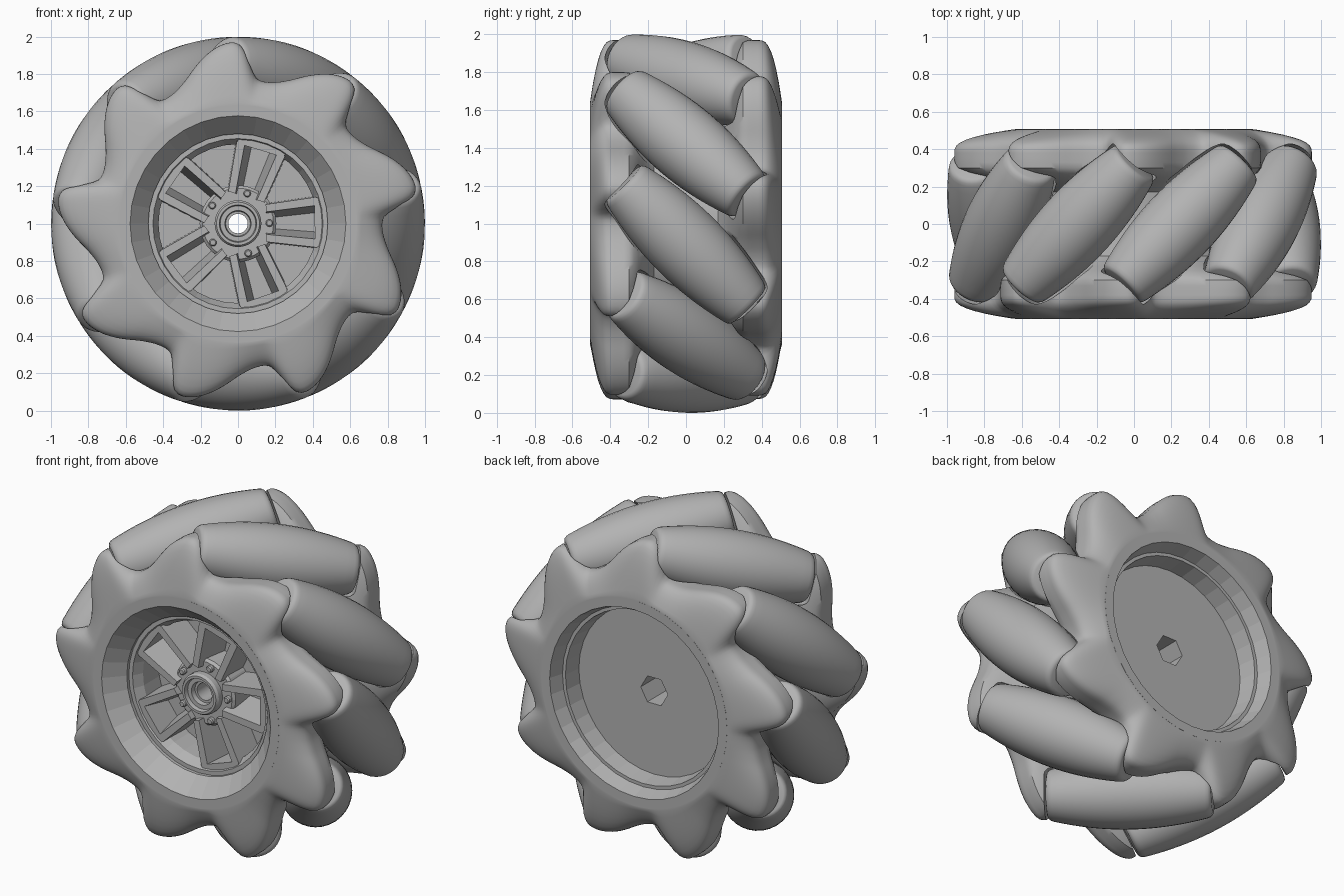
import bpy, bmesh, math
from mathutils import Vector, Matrix

cube = bpy.data.objects.get("Cube")
if cube:
    bpy.data.objects.remove(cube)

COUNT = 9                # rollers around the wheel
STEP = 2 * math.pi / COUNT
PHASE = math.radians(-8) # angle of the first roller centre
AXIS_R = 0.798           # roller axis distance from the wheel axis
HALF = 0.507             # half the wheel width

grey = bpy.data.materials.new("plain grey")
grey.use_nodes = True
grey.diffuse_color = (0.45, 0.45, 0.45, 1)
grey.node_tree.nodes["Principled BSDF"].inputs["Base Color"].default_value = grey.diffuse_color


def finish(bm, name, smooth=None):
    bmesh.ops.remove_doubles(bm, verts=bm.verts, dist=1e-5)
    bmesh.ops.recalc_face_normals(bm, faces=bm.faces)
    mesh = bpy.data.meshes.new(name)
    bm.to_mesh(mesh)
    bm.free()
    obj = bpy.data.objects.new(name, mesh)
    bpy.context.collection.objects.link(obj)
    mesh.materials.append(grey)
    if smooth:
        smooth_shade(obj, smooth)
    return obj


def smooth_shade(obj, degrees):
    bpy.ops.object.select_all(action="DESELECT")
    obj.select_set(True)
    bpy.context.view_layer.objects.active = obj
    bpy.ops.object.shade_smooth_by_angle(angle=math.radians(degrees))


def lathe(name, profile, segs, closed=True, smooth=None, centre=(0, 0, 1)):
    """Revolve (radius, y) points around y; a radius may be a function of the angle."""
    bm = bmesh.new()
    rings = []
    for i in range(segs):
        a = 2 * math.pi * i / segs
        ring = []
        for r, y in profile:
            r = r(a) if callable(r) else r
            ring.append(bm.verts.new(Vector(centre) + Vector((r * math.cos(a), y, r * math.sin(a)))))
        rings.append(ring)
    n = len(profile)
    for i in range(segs):
        p, q = rings[i], rings[(i + 1) % segs]
        for j in range(n if closed else n - 1):
            k = (j + 1) % n
            bm.faces.new((p[j], p[k], q[k], q[j]))
    return finish(bm, name, smooth)


# Rollers: barrels whose outer side follows the wheel's rim circle
def barrel(name, grow=0.0, smooth=None):
    def radius(t):
        return 1 - math.sqrt(AXIS_R ** 2 + t * t * 0.47) + grow
    half = [(radius(0.43 * i / 9), 0.43 * i / 9) for i in range(10)]
    end = 0.465 + grow
    half += [(radius(0.43) - 0.006, end - 0.018), (radius(0.43) - 0.016, end - 0.005),
             (radius(0.43) - 0.03, end), (0, end)]
    profile = [(r, -t) for r, t in reversed(half[1:])] + half
    return lathe(name, profile, 32, closed=False, smooth=smooth, centre=(0, 0, 0))


def roller_matrix(index):
    a = PHASE + index * STEP
    out = Vector((math.cos(a), 0, math.sin(a)))
    along = Vector((-math.sin(a), -1, math.cos(a))).normalized()
    m = Matrix((along.cross(out), along, out)).transposed().to_4x4()
    m.translation = out * AXIS_R + Vector((0, 0, 1))
    return m


for i in range(COUNT):
    barrel(f"roller_{i + 1}", smooth=35).matrix_world = roller_matrix(i)

# Carrier: drum with leaning lobes on both flanges, hollowed out for the rollers
LOBE = [(0, .785), (1, .83), (3, .915), (6, .972), (10, .968), (14, .943), (18, .905),
        (22, .86), (26, .815), (31, .78), (36, .768), (40, .785)]


def lobe_raw(deg):
    d = (deg - 4) % 40
    for (a, ra), (b, rb) in zip(LOBE, LOBE[1:]):
        if d <= b:
            return ra + (rb - ra) * (d - a) / (b - a)


def lobe(angle):
    deg = math.degrees(angle)
    return sum(lobe_raw(deg + 0.6 * s) for s in range(-3, 4)) / 7


def flange(angle, y):
    """Height of the front flange at depth y."""
    rise = min(1, (y + HALF) / 0.12)
    fade = max(0, min(1, (y + 0.31) / 0.16))
    shape = (1 - (1 - rise) ** 2.6) * (1 - fade * fade * (3 - 2 * fade))
    return 0.64 + (lobe(angle) - 0.64) * shape


def carrier_radius(y):
    return lambda a: flange(a, y) if y < 0 else flange(2 * PHASE - a, -y)


depths = [0.506, 0.5, 0.49, 0.478, 0.465, 0.45, 0.435, 0.42, 0.40, 0.38, 0.355, 0.33,
          0.30, 0.275, 0.25, 0.225, 0.2, 0.17, 0.05]
outer = [(carrier_radius(y), y) for y in [-d for d in depths] + depths[::-1]]
inner = [(0.632, 0.506), (0.56, 0.3), (0.56, -0.3), (0.632, -0.506)]
carrier = lathe("roller_carrier", outer + inner, 270)

cutters = []
for i in range(COUNT):
    cutter = barrel(f"roller_cutter_{i + 1}", grow=0.012)
    cutter.matrix_world = roller_matrix(i)
    cutter.hide_render = True
    cutters.append(cutter)
    mod = carrier.modifiers.new(f"pocket_{i + 1}", "BOOLEAN")
    mod.operation, mod.solver, mod.object = "DIFFERENCE", "MANIFOLD", cutter
bpy.context.view_layer.update()
bpy.context.view_layer.objects.active = carrier
for mod in list(carrier.modifiers):
    bpy.ops.object.modifier_apply(modifier=mod.name)
for cutter in cutters:
    bpy.data.objects.remove(cutter)
smooth_shade(carrier, 35)


# Rim: dished front, stepped back with a disc and a hexagonal bore
def hexagon(a):
    return 0.08 / math.cos((a % (math.pi / 3)) - math.pi / 6)


lathe("rim", [(0.636, -HALF), (0.577, -HALF), (0.48, -0.4), (0.48, -0.17), (hexagon, -0.17),
              (hexagon, 0.31), (0.515, 0.31), (0.53, 0.42), (0.55, 0.42), (0.577, HALF),
              (0.636, HALF), (0.58, 0.3), (0.58, -0.3)], 36)
lathe("spoke_ring", [(0.485, -0.38), (0.455, -0.38), (0.425, -0.32), (0.425, -0.16),
                     (0.485, -0.16)], 36)

# Hub: collar with a stepped bore and a mounting plate
lathe("hub_collar", [(0.125, -0.16), (0.125, -0.365), (0.115, -0.38), (0.1, -0.38),
                     (0.095, -0.355), (0.07, -0.355), (0.066, -0.325), (0.052, -0.325),
                     (0.052, -0.16)], 36, smooth=30)
lathe("hub_plate", [(0.205, -0.16), (0.205, -0.315), (0.19, -0.33), (0.1, -0.33),
                    (0.1, -0.16)], 30)


# Spokes: five U-shaped frames with sloping inner walls, each with a bolt at its foot
def prism(bm, front, back, turn):
    layers = []
    for outline, y in ((front, -0.37), (back, -0.16)):
        layers.append([bm.verts.new((x * math.cos(turn) - w * math.sin(turn), y,
                                     1 + x * math.sin(turn) + w * math.cos(turn)))
                       for x, w in outline])
    bm.faces.new(layers[0])
    bm.faces.new(layers[1][::-1])
    for i in range(len(front)):
        j = (i + 1) % len(front)
        bm.faces.new((layers[0][i], layers[1][i], layers[1][j], layers[0][j]))


for i in range(5):
    turn = math.radians(1 + 72 * i)
    bm = bmesh.new()
    for s in (-1, 1):
        prism(bm, [(0.15, s * 0.06), (0.15, s * 0.1), (0.42, s * 0.135), (0.42, s * 0.09)],
              [(0.15, s * 0.025), (0.15, s * 0.105), (0.42, s * 0.14), (0.42, s * 0.05)], turn)
    end = [(0.41, -0.134), (0.435, -0.13), (0.455, -0.105), (0.455, 0.105),
           (0.435, 0.13), (0.41, 0.134)]
    prism(bm, end, end, turn)
    finish(bm, f"spoke_frame_{i + 1}")
    lathe(f"hub_bolt_{i + 1}", [(0, -0.315), (0.02, -0.315), (0.02, -0.35), (0.014, -0.357),
                                (0, -0.357)], 12, closed=False, smooth=30,
          centre=(0.168 * math.cos(turn), 0, 1 + 0.168 * math.sin(turn)))
